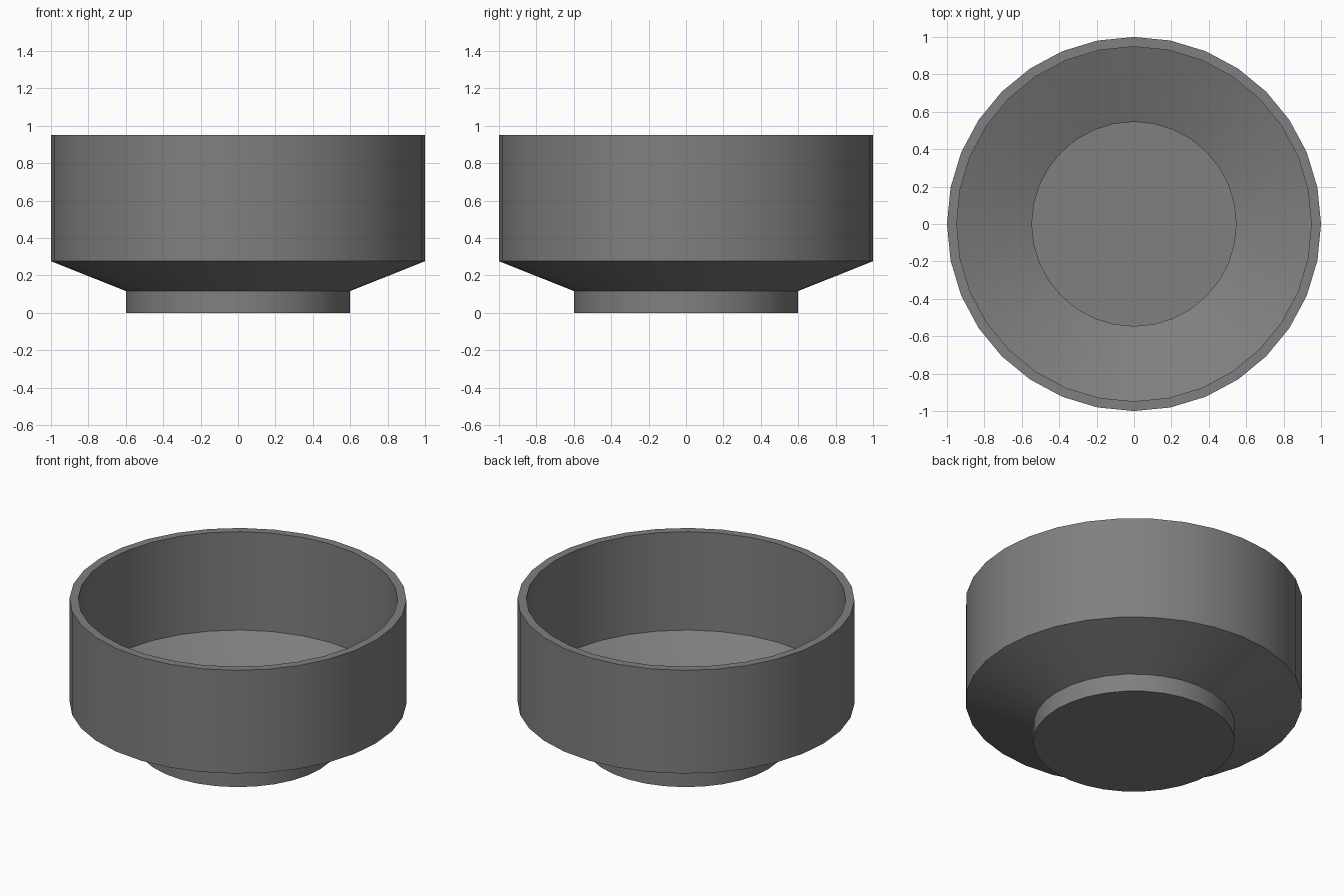
import bpy
import bmesh
import math

if "Cube" in bpy.data.objects:
    bpy.data.objects.remove(bpy.data.objects["Cube"])

SIDES = 32

# One flat grey for the whole bowl
grey = bpy.data.materials.new("mid_grey")
grey.diffuse_color = (0.215, 0.215, 0.22, 1.0)
grey.use_nodes = True
grey.node_tree.nodes["Principled BSDF"].inputs["Base Color"].default_value = grey.diffuse_color

# Closed wall profile (radius, height): outside from foot to rim, then inside back down
profile = [
    (0.598, 0.0), (0.598, 0.116), (1.0, 0.276), (1.0, 0.952),
    (0.948, 0.952), (0.948, 0.308), (0.546, 0.149), (0.546, 0.05),
]

bm = bmesh.new()
rings = []
for r, z in profile:
    rings.append([bm.verts.new((r * math.cos(2 * math.pi * i / SIDES),
                                r * math.sin(2 * math.pi * i / SIDES), z))
                  for i in range(SIDES)])

# Walls between neighbouring rings
for low, high in zip(rings, rings[1:]):
    for i in range(SIDES):
        j = (i + 1) % SIDES
        bm.faces.new((low[i], low[j], high[j], high[i]))

# Flat underside of the foot and flat inner floor
bm.faces.new(list(reversed(rings[0])))
bm.faces.new(rings[-1])
bmesh.ops.recalc_face_normals(bm, faces=bm.faces[:])

mesh = bpy.data.meshes.new("bowl")
bm.to_mesh(mesh)
bm.free()
mesh.materials.append(grey)
bowl = bpy.data.objects.new("bowl", mesh)
bpy.context.collection.objects.link(bowl)

# Smooth round walls, sharp corners
bpy.context.view_layer.objects.active = bowl
bowl.select_set(True)
bpy.ops.object.shade_smooth_by_angle(angle=math.radians(20))
